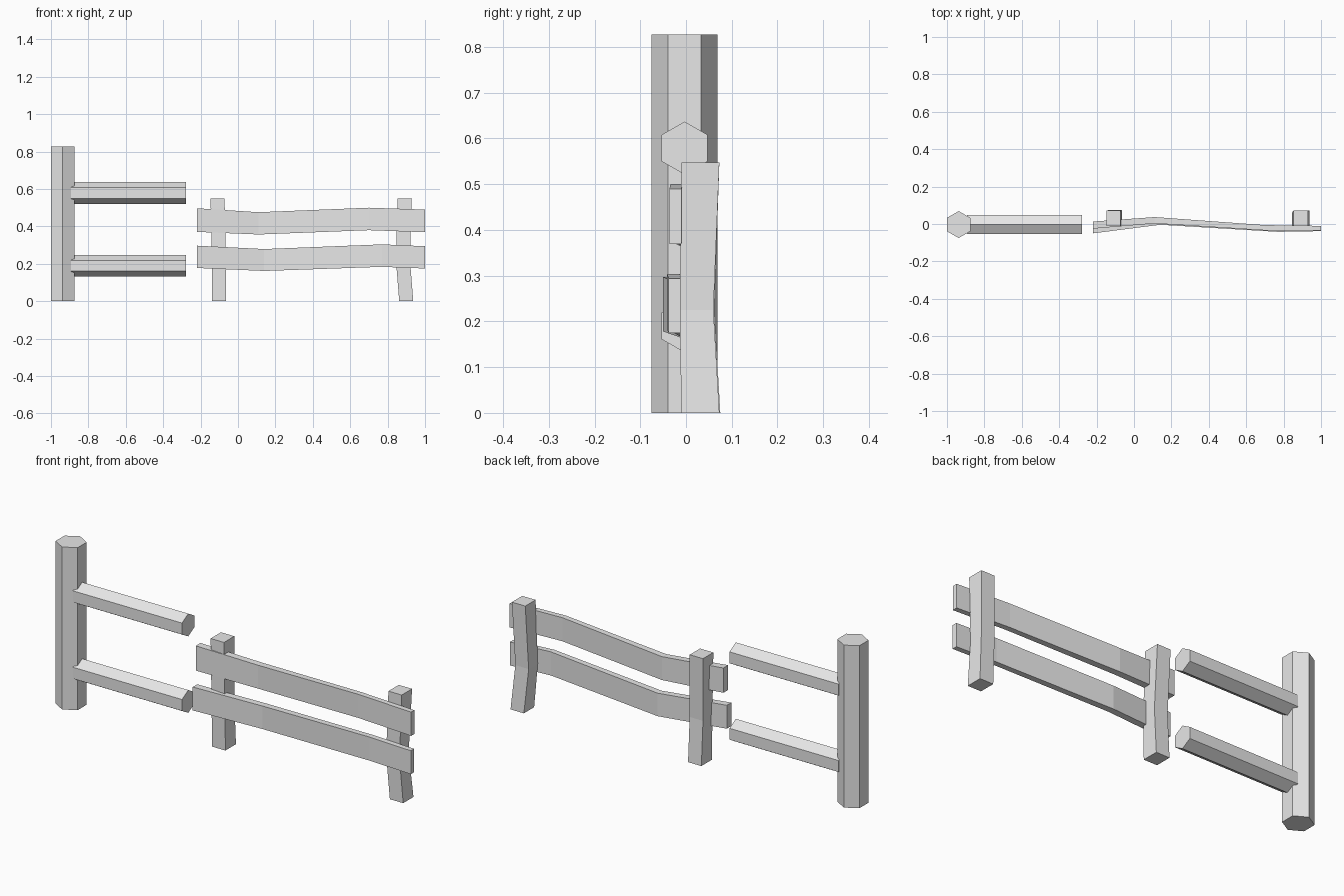
import bpy
import bmesh
import math
from mathutils import Matrix, Vector

cube = bpy.data.objects.get("Cube")
if cube:
    bpy.data.objects.remove(cube, do_unlink=True)

# One plain grey for the whole fence
grey = bpy.data.materials.new("fence_grey")
grey.use_nodes = True
grey.diffuse_color = (0.8, 0.8, 0.8, 1)
grey.node_tree.nodes["Principled BSDF"].inputs["Base Color"].default_value = grey.diffuse_color


def finish(bm, name):
    bmesh.ops.recalc_face_normals(bm, faces=bm.faces)
    mesh = bpy.data.meshes.new(name)
    bm.to_mesh(mesh)
    bm.free()
    mesh.materials.append(grey)
    obj = bpy.data.objects.new(name, mesh)
    bpy.context.collection.objects.link(obj)
    return obj


def hex_prism(name, radius, length, centre, turn):
    bm = bmesh.new()
    bmesh.ops.create_cone(bm, cap_ends=True, segments=6, radius1=radius,
                          radius2=radius, depth=length)
    # Point two corners along y, whatever the starting angle
    first = max(bm.verts, key=lambda v: v.co.y).co
    spin = math.pi / 2 - math.atan2(first.y, first.x)
    bm.transform(Matrix.Translation(centre) @ turn @ Matrix.Rotation(spin, 4, "Z"))
    return finish(bm, name)


def loft(name, rings):
    """Join four-cornered rings into a closed, flat-faced beam."""
    bm = bmesh.new()
    loops = [[bm.verts.new(p) for p in ring] for ring in rings]
    for a, b in zip(loops, loops[1:]):
        for i in range(4):
            j = (i + 1) % 4
            bm.faces.new((a[i], a[j], b[j], b[i]))
    bm.faces.new(loops[0])
    bm.faces.new(loops[-1])
    return finish(bm, name)


def stake(name, levels):
    # level: height, left x, front y, back y
    width = 0.075
    loft(name, [[(x, f, z), (x + width, f, z), (x + width, b, z), (x, b, z)]
                for z, x, f, b in levels])


def board(name, stations):
    # station: x, front y, back y, bottom z, top z
    loft(name, [[(x, f, lo), (x, b, lo), (x, b, hi), (x, f, hi)]
                for x, f, b, lo, hi in stations])


# Tall six-sided post
hex_prism("tall_post", 0.072, 0.827, Vector((-0.9375, -0.003, 0.4135)), Matrix())

# Six-sided rails, ridge upwards
lay = Matrix.Rotation(math.pi / 2, 4, "X") @ Matrix.Rotation(math.pi / 2, 4, "Y")
lay = Matrix(((0, 0, 1, 0), (1, 0, 0, 0), (0, 1, 0, 0), (0, 0, 0, 1)))
for name, z in (("upper_rail", 0.579), ("lower_rail", 0.190)):
    hex_prism(name, 0.058, 0.615, Vector((-0.5855, -0.003, z)), lay)

# Slightly bent square stakes
stake("inner_stake", [(0, -0.139, -0.01, 0.075), (0.225, -0.139, -0.014, 0.062),
                      (0.548, -0.147, -0.01, 0.073)])
stake("outer_stake", [(0, 0.862, -0.01, 0.073), (0.225, 0.844, -0.014, 0.06),
                      (0.548, 0.854, -0.01, 0.073)])

# Warped boards
board("upper_board", [(-0.22, -0.025, 0.013, 0.371, 0.497),
                      (0.11, 0.003, 0.037, 0.357, 0.476),
                      (0.70, -0.034, -0.006, 0.38, 0.5),
                      (1.0, -0.036, -0.01, 0.369, 0.49)])
board("lower_board", [(-0.22, -0.05, -0.014, 0.178, 0.297),
                      (0.14, -0.004, 0.029, 0.162, 0.279),
                      (0.77, -0.042, -0.014, 0.184, 0.304),
                      (1.0, -0.038, -0.012, 0.175, 0.294)])
